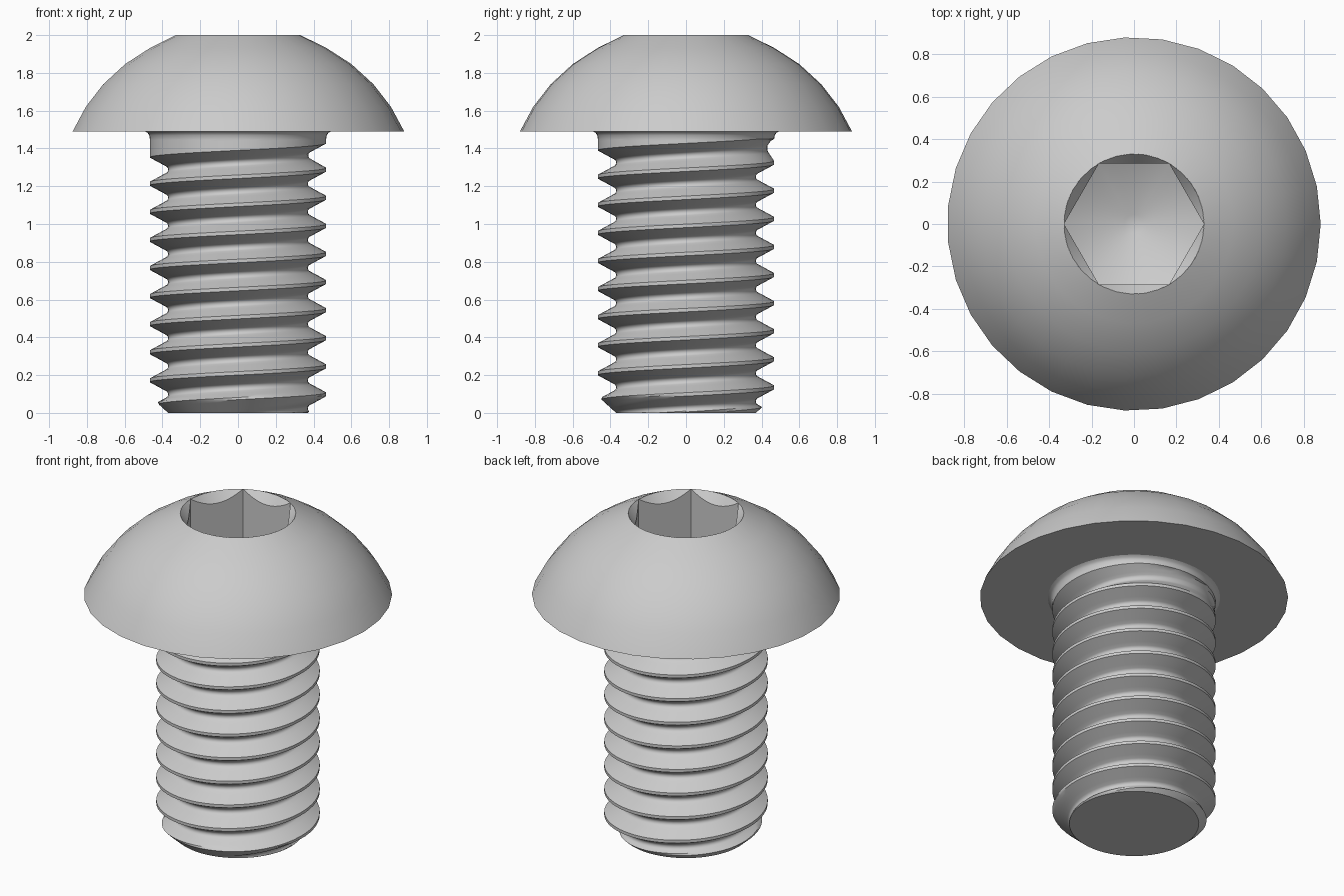
import bpy
import bmesh
from math import sin, cos, pi, radians, floor, tau

if "Cube" in bpy.data.objects:
    bpy.data.objects.remove(bpy.data.objects["Cube"])

steel = bpy.data.materials.new("grey_steel")
steel.use_nodes = True
colour = (0.6, 0.6, 0.6, 1)
steel.diffuse_color = colour
steel.node_tree.nodes["Principled BSDF"].inputs["Base Color"].default_value = colour


def add_rings(bm, rings, count, cap_last=False):
    """Bridge rings given as functions angle -> (radius, z)."""
    rows = []
    for ring in rings:
        row = []
        for i in range(count):
            a = tau * i / count
            r, z = ring(a)
            row.append(bm.verts.new((r * cos(a), r * sin(a), z)))
        rows.append(row)
    for low, high in zip(rows, rows[1:]):
        for i in range(count):
            j = (i + 1) % count
            bm.faces.new((low[i], low[j], high[j], high[i]))
    if cap_last:
        bm.faces.new(rows[-1])


def circle(r, z):
    return lambda a: (r, z)


def finish(bm, name):
    mesh = bpy.data.meshes.new(name)
    bm.to_mesh(mesh)
    bm.free()
    mesh.materials.append(steel)
    obj = bpy.data.objects.new(name, mesh)
    bpy.context.collection.objects.link(obj)
    bpy.ops.object.select_all(action='DESELECT')
    obj.select_set(True)
    bpy.context.view_layer.objects.active = obj
    bpy.ops.object.shade_smooth_by_angle(angle=radians(30))
    return obj


# Domed head with flat underside
HEAD_Z, TOP = 1.49, 2.0
dome = [(0.47, HEAD_Z), (0.88, HEAD_Z), (0.81, 1.62), (0.717, 1.74),
        (0.6, 1.847), (0.468, 1.932), (0.33, TOP)]
bm = bmesh.new()
add_rings(bm, [circle(r, z) for r, z in dome], 31)
finish(bm, "domed_head")

# Hexagonal socket: countersunk mouth, flat walls, conical floor
MOUTH = 0.33


def hex_radius(a):
    return MOUTH * cos(pi / 6) / cos(a % (pi / 3) - pi / 6)


def wall_top(a):
    r = hex_radius(a)
    return r, TOP - (MOUTH - r) * 1.3


def wall_foot(a):
    r = hex_radius(a)
    return r, 1.52 + r * 0.5


bm = bmesh.new()
add_rings(bm, [circle(MOUTH, TOP), wall_top, wall_foot, circle(0.045, 1.5425)],
          60, cap_last=True)
finish(bm, "hex_socket")

# Thread profile over one pitch, from crest to crest, with a rounded root
PITCH, CREST, ROOT, ARC = 0.1487, 0.467, 0.37, 0.0215
STEPS, FLANK = 60, 4
root_arc = []
for k in range(7):
    a = radians(-60 + 20 * k)
    root_arc.append((ARC * sin(a), ROOT + ARC * (1 - cos(a))))
edge = PITCH / 2 - PITCH / 16
z1, r1 = root_arc[-1]
flank = [(z1 + (edge - z1) * k / FLANK, r1 + (CREST - r1) * k / FLANK)
         for k in range(1, FLANK + 1)]
profile = [(-PITCH / 2, CREST)] + [(-z, r) for z, r in reversed(flank)]
profile += root_arc + flank + [(PITCH / 2, CREST)]

# Sweep the profile along a right-hand helix, chamfered below and fading out above
LAST_ROOT, NECK_Z = 1.362, 1.45
bm = bmesh.new()
previous = None
for s in range(-11 * STEPS, 2 * STEPS + 1):
    a = tau * s / STEPS
    depth = min(1, max(0, 1 - a / 2.6))
    row = []
    for dz, r in profile:
        z = LAST_ROOT + PITCH * s / STEPS + dz
        z = min(max(z, 0), NECK_Z)
        r = CREST - (CREST - r) * depth
        r = CREST if z == NECK_Z else min(r, ROOT + z * 1.1)
        row.append(bm.verts.new((r * cos(a), r * sin(a), z)))
    if previous:
        for k in range(len(row) - 1):
            bm.faces.new((previous[k], row[k], row[k + 1], previous[k + 1]))
    previous = row

# Flat tip and filleted neck
add_rings(bm, [circle(ROOT, 0.0)], STEPS, cap_last=True)
add_rings(bm, [circle(CREST, NECK_Z), circle(0.47, 1.47),
               circle(0.478, 1.482), circle(0.492, HEAD_Z)], STEPS)
bmesh.ops.remove_doubles(bm, verts=bm.verts, dist=0.0003)
bmesh.ops.dissolve_degenerate(bm, edges=bm.edges, dist=0.0002)
for face in bm.faces:
    face.normal_update()
    if face.normal.dot(face.calc_center_median()) < 0 and face.normal.z > 0.99:
        face.normal_flip()
tip = [f for f in bm.faces if len(f.verts) > 20]
for f in tip:
    if f.normal.z > 0:
        f.normal_flip()
finish(bm, "threaded_shank")
